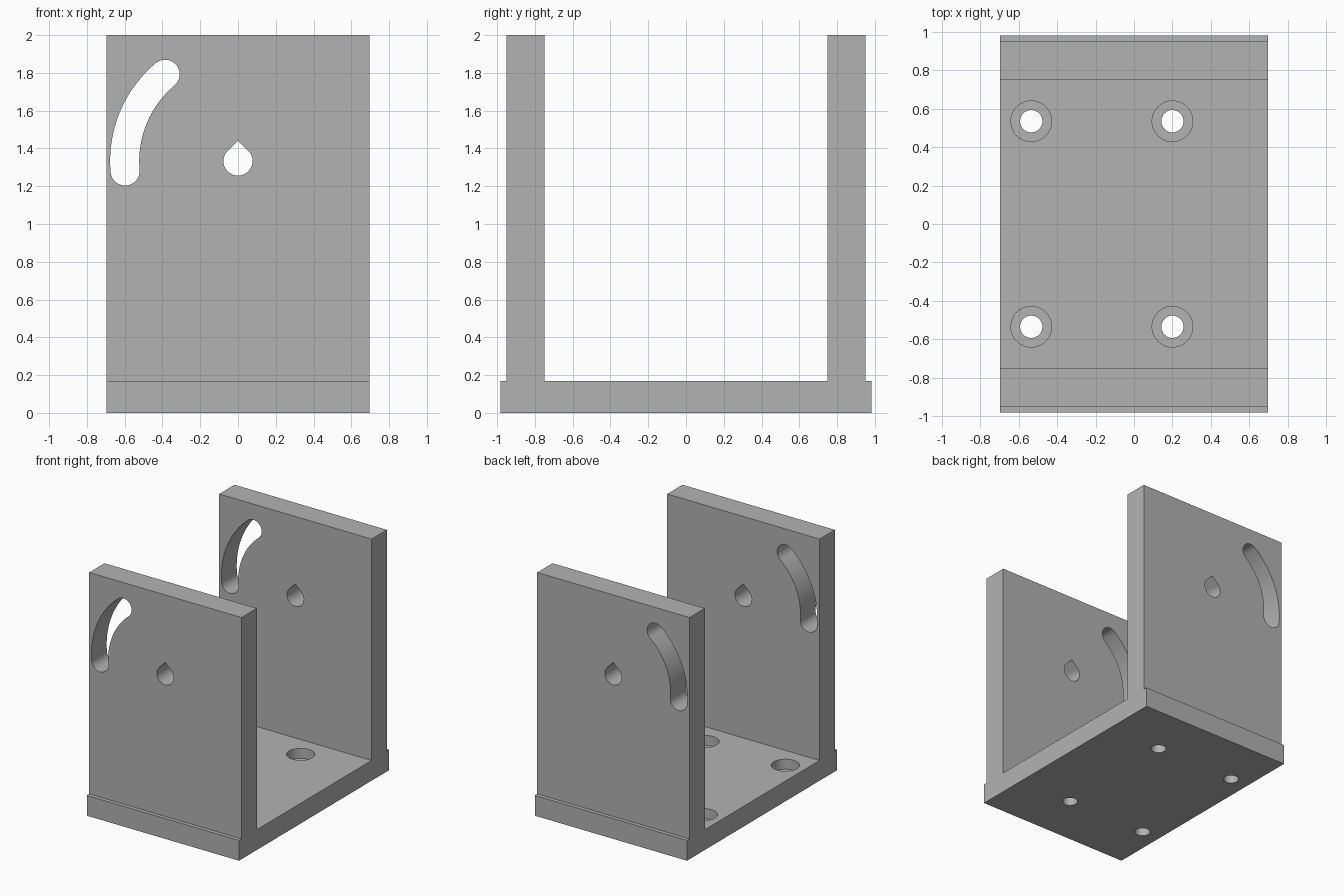
import bpy, bmesh
from math import sin, cos, radians, pi
from mathutils import Vector

cube = bpy.data.objects.get("Cube")
if cube:
    bpy.data.objects.remove(cube, do_unlink=True)

HALF_X, HALF_Y = 0.697, 0.982
BASE_Z, TOP_Z = 0.168, 2.0
WALL_OUT, WALL_IN = 0.95, 0.75
PIVOT_Z = 1.333

grey = bpy.data.materials.new("plain grey")
grey.use_nodes = True
colour = (0.448, 0.448, 0.448, 1)
grey.diffuse_color = colour
grey.node_tree.nodes["Principled BSDF"].inputs["Base Color"].default_value = colour


def prism(name, points, start, sweep):
    """Extrude a closed outline; start maps each 2D point into space."""
    bm = bmesh.new()
    face = bm.faces.new([bm.verts.new(start(a, b)) for a, b in points])
    out = bmesh.ops.extrude_face_region(bm, geom=[face])
    verts = [g for g in out["geom"] if isinstance(g, bmesh.types.BMVert)]
    bmesh.ops.translate(bm, verts=verts, vec=Vector(sweep))
    bmesh.ops.recalc_face_normals(bm, faces=bm.faces)
    mesh = bpy.data.meshes.new(name)
    bm.to_mesh(mesh)
    bm.free()
    obj = bpy.data.objects.new(name, mesh)
    bpy.context.collection.objects.link(obj)
    mesh.materials.append(grey)
    return obj


def arc(cx, cy, r, a0, a1, n):
    steps = [radians(a0 + (a1 - a0) * i / n) for i in range(n + 1)]
    return [(cx + r * cos(t), cy + r * sin(t)) for t in steps]


# Bracket: stepped U section swept across the width
half = [(HALF_Y, 0), (HALF_Y, BASE_Z), (WALL_OUT, BASE_Z),
        (WALL_OUT, TOP_Z), (WALL_IN, TOP_Z), (WALL_IN, BASE_Z)]
section = half + [(-y, z) for y, z in reversed(half)]
bracket = prism("bracket", section, lambda y, z: (-HALF_X, y, z), (2 * HALF_X, 0, 0))

cutters = []


def through_walls(name, points):
    cutters.append(prism(name, points, lambda x, z: (x, -1.2, z), (0, 2.4, 0)))


# Curved adjustment slot with round ends
R, W, LOW, HIGH = 0.6, 0.077, 185, 130


def slot_end(angle, a0, a1):
    t = radians(angle)
    return arc(R * cos(t), PIVOT_Z + R * sin(t), W, a0, a1, 16)


slot = arc(0, PIVOT_Z, R + W, HIGH, LOW, 28)
slot += slot_end(LOW, LOW, LOW + 180)[1:]
slot += arc(0, PIVOT_Z, R - W, LOW, HIGH, 28)[1:]
slot += slot_end(HIGH, HIGH - 180, HIGH)[1:-1]
through_walls("slot_cutter", slot)

# Teardrop pivot hole
drop = arc(0, PIVOT_Z, W, 135, 405, 40) + [(0, PIVOT_Z + W * 2 ** 0.5)]
through_walls("pivot_cutter", drop)

# Counterbored mounting holes in the base
for x in (-0.535, 0.2):
    for y in (-0.535, 0.535):
        for name, r, z in (("bolt_cutter", 0.058, -0.1), ("bore_cutter", 0.106, 0.085)):
            circle = arc(x, y, r, 0, 360, 40)[:-1]
            cutters.append(prism(name, circle, lambda a, b, z=z: (a, b, z), (0, 0, 0.3)))

# Cut every opening, then drop the cutters
bpy.context.view_layer.objects.active = bracket
for cutter in cutters:
    mod = bracket.modifiers.new("cut", 'BOOLEAN')
    mod.operation = 'DIFFERENCE'
    mod.solver = 'EXACT'
    mod.object = cutter
    cutter.hide_render = True
    bpy.ops.object.modifier_apply(modifier=mod.name)
    bpy.data.objects.remove(cutter, do_unlink=True)

bpy.ops.object.select_all(action='DESELECT')
bracket.select_set(True)
bpy.ops.object.shade_smooth_by_angle(angle=radians(30))
